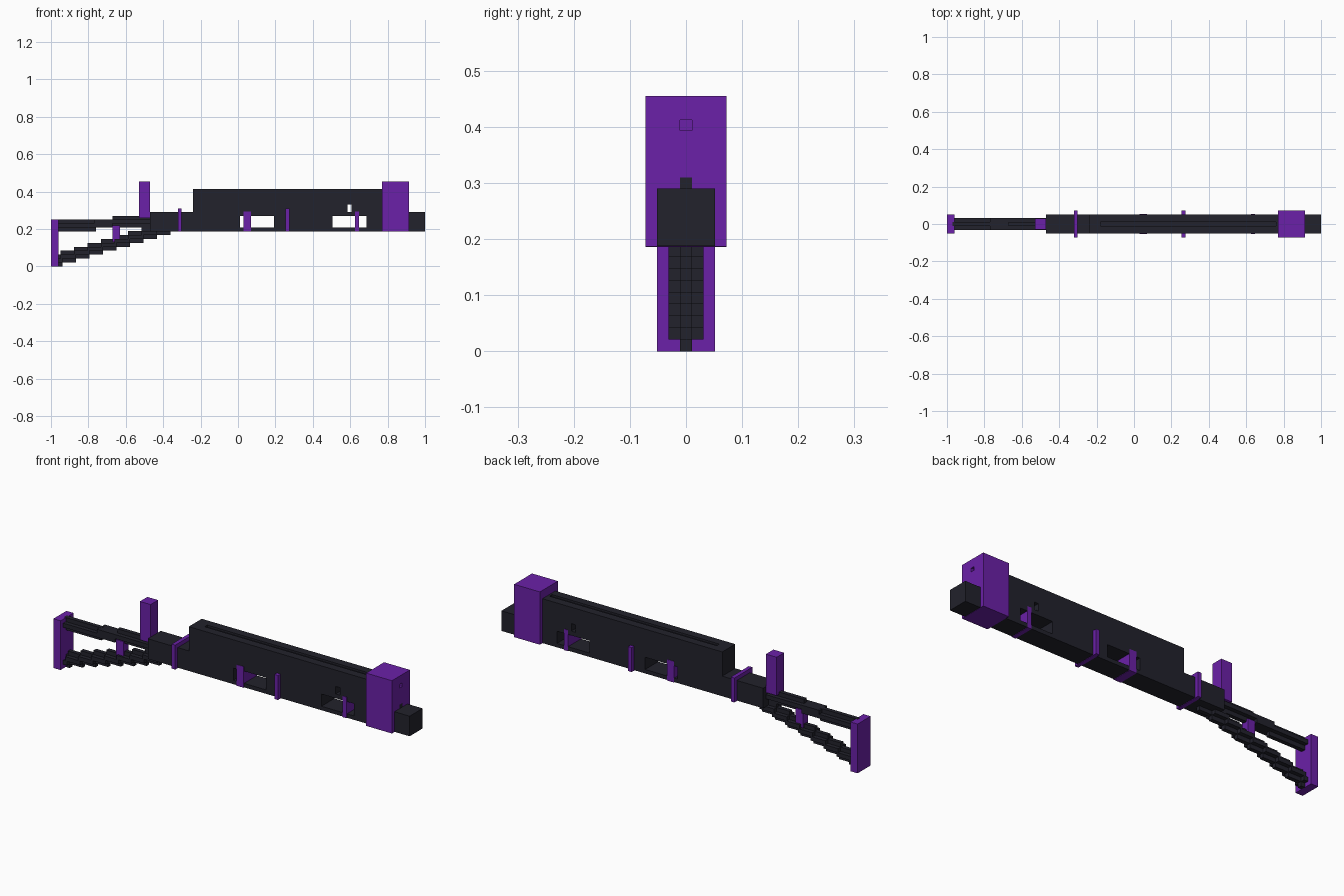
import bpy, bmesh

cube = bpy.data.objects.get("Cube")
if cube:
    bpy.data.objects.remove(cube, do_unlink=True)


def material(name, rgb):
    m = bpy.data.materials.new(name)
    m.use_nodes = True
    colour = (*rgb, 1)
    m.diffuse_color = colour
    m.node_tree.nodes["Principled BSDF"].inputs["Base Color"].default_value = colour
    return m


DARK = material("charcoal", (0.016, 0.016, 0.025))
PURPLE = material("purple", (0.147, 0.015, 0.392))


def prism(name, outline, half_width, mat):
    """Extrude an (x, z) outline across the width."""
    bm = bmesh.new()
    face = bm.faces.new([bm.verts.new((x, -half_width, z)) for x, z in outline])
    side = bmesh.ops.extrude_face_region(bm, geom=[face])
    verts = [v for v in side["geom"] if isinstance(v, bmesh.types.BMVert)]
    bmesh.ops.translate(bm, verts=verts, vec=(0, 2 * half_width, 0))
    bmesh.ops.recalc_face_normals(bm, faces=bm.faces)
    mesh = bpy.data.meshes.new(name)
    bm.to_mesh(mesh)
    bm.free()
    mesh.materials.append(mat)
    obj = bpy.data.objects.new(name, mesh)
    bpy.context.collection.objects.link(obj)
    return obj


def box(name, x0, x1, z0, z1, half_width, mat):
    return prism(name, [(x0, z0), (x1, z0), (x1, z1), (x0, z1)], half_width, mat)


def cut(target, name, x0, x1, z0, z1, half_width, mat):
    cutter = box(name, x0, x1, z0, z1, half_width, mat)
    cutter.hide_render = True
    cutter.hide_viewport = True
    cutter.display_type = 'WIRE'
    mod = target.modifiers.new(name, 'BOOLEAN')
    mod.operation = 'DIFFERENCE'
    mod.solver = 'EXACT'
    mod.object = cutter


def plus_bar(name, x0, x1, z0, inset=0.0):
    """Bar with a plus-shaped cross-section, three cells high and wide."""
    cell = 0.021
    box(name + "_core", x0, x1, z0, z0 + 3 * cell, cell / 2, DARK)
    box(name + "_sides", x0 + inset, x1 - inset, z0 + cell, z0 + 2 * cell, 0.031, DARK)


# Receiver and barrel housing in one stepped profile
body = prism("receiver", [(-0.47, 0.188), (1, 0.188), (1, 0.29), (0.80, 0.29),
                          (0.80, 0.413), (-0.24, 0.413), (-0.24, 0.29),
                          (-0.47, 0.29)], 0.052, DARK)
cut(body, "rear_window_cutter", 0.01, 0.193, 0.208, 0.27, 0.1, DARK)
cut(body, "front_window_cutter", 0.505, 0.688, 0.208, 0.27, 0.1, DARK)
cut(body, "vent_cutter", 0.585, 0.608, 0.292, 0.33, 0.1, DARK)
cut(body, "top_groove_cutter", -0.18, 0.76, 0.403, 0.43, 0.0105, DARK)

# Muzzle block with two square bores
muzzle = box("muzzle_block", 0.77, 0.915, 0.187, 0.455, 0.072, PURPLE)
cut(muzzle, "upper_bore_cutter", 0.801, 0.93, 0.394, 0.4125, 0.0105, PURPLE)
box("lower_bore", 0.80, 0.9155, 0.289, 0.31, 0.0105, DARK)

# Bands around the receiver
for name, x in (("rear_band", -0.312), ("middle_band", 0.265)):
    half = 0.01
    box(name, x - half, x + half, 0.186, 0.31, 0.072, PURPLE)

# Pegs passing through the windows
box("rear_peg", 0.03, 0.07, 0.186, 0.293, 0.054, PURPLE)
box("front_peg", 0.626, 0.648, 0.186, 0.293, 0.054, PURPLE)

# Rear sight
box("rear_sight", -0.53, -0.47, 0.26, 0.455, 0.03, PURPLE)

# Stock: butt plate, two upper bars, stepped lower brace and strut
box("butt_plate", -1, -0.96, 0, 0.25, 0.052, PURPLE)
plus_bar("upper_stock_rear", -0.97, -0.76, 0.188)
box("upper_stock_bridge", -0.77, -0.67, 0.209, 0.25, 0.031, DARK)
plus_bar("upper_stock_front", -0.67, -0.46, 0.208)
box("stock_strut", -0.67, -0.63, 0.13, 0.22, 0.02, PURPLE)
for k in range(9):
    end = -0.938 + 0.072 * k
    plus_bar(f"lower_brace_{k + 1}", max(end - 0.082, -0.97), end, 0.021 * k)
